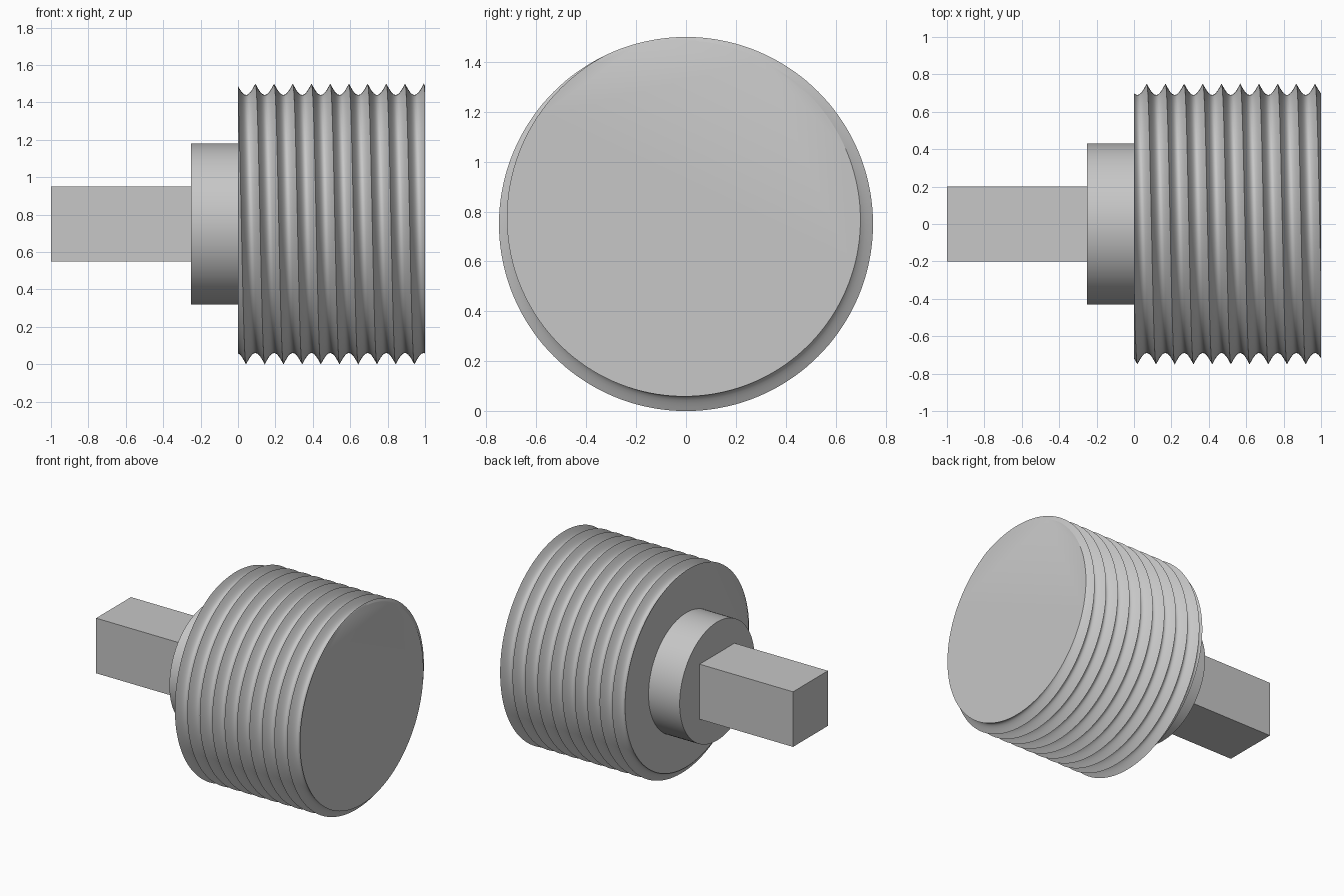
import bpy, bmesh, math

cube = bpy.data.objects.get("Cube")
if cube:
    bpy.data.objects.remove(cube, do_unlink=True)

# Single plain grey
grey = bpy.data.materials.new("plain grey")
grey.use_nodes = True
colour = (0.57, 0.57, 0.57, 1)
grey.diffuse_color = colour
grey.node_tree.nodes["Principled BSDF"].inputs["Base Color"].default_value = colour

AXIS = 0.75       # height of the turning axis
RADIUS = 0.75     # crest radius
DEPTH = 0.06      # groove depth
PITCH = 0.1
LENGTH = 1.0
SEGMENTS = 144
STEPS = 12        # samples across one pitch
START = 0.043     # crest position at the bottom


def finish(obj, name, smooth=True):
    obj.name = obj.data.name = name
    obj.data.materials.clear()
    obj.data.materials.append(grey)
    if smooth:
        bpy.ops.object.select_all(action='DESELECT')
        obj.select_set(True)
        bpy.context.view_layer.objects.active = obj
        bpy.ops.object.shade_smooth_by_angle(angle=math.radians(30))


def thread_radius(x, turn):
    """Sharp crests and round valleys that climb along the axis."""
    phase = (x - START) / PITCH - turn
    return RADIUS - DEPTH * abs(math.sin(math.pi * phase))


# Threaded body: helical grid clamped flat at both ends
bm = bmesh.new()
rows = range(-3 * STEPS, (round(LENGTH / PITCH) + 2) * STEPS)
columns = []
for s in range(SEGMENTS + 1):
    turn = s / SEGMENTS
    angle = 2 * math.pi * turn
    column = []
    for k in rows:
        x = START + PITCH * (turn + k / STEPS)
        x = min(max(x, 0), LENGTH)
        r = thread_radius(x, turn)
        column.append(bm.verts.new((x, r * math.sin(angle), AXIS - r * math.cos(angle))))
    columns.append(column)
for a, b in zip(columns, columns[1:]):
    for k in range(len(rows) - 1):
        xs = [v.co.x for v in (a[k], a[k + 1], b[k + 1], b[k])]
        if max(xs) - min(xs) > 1e-6:
            bm.faces.new((a[k], a[k + 1], b[k + 1], b[k]))
bmesh.ops.remove_doubles(bm, verts=bm.verts[:], dist=1e-5)
bmesh.ops.delete(bm, geom=[v for v in bm.verts if not v.link_faces], context='VERTS')

# Flat end caps
for end in (0, LENGTH):
    rim = [v for v in bm.verts if abs(v.co.x - end) < 1e-5 and any(e.is_boundary for e in v.link_edges)]
    rim.sort(key=lambda v: math.atan2(v.co.y, v.co.z - AXIS))
    bm.faces.new(rim)
bmesh.ops.recalc_face_normals(bm, faces=bm.faces[:])
mesh = bpy.data.meshes.new("threaded_body")
bm.to_mesh(mesh)
bm.free()
body = bpy.data.objects.new("threaded_body", mesh)
bpy.context.collection.objects.link(body)
finish(body, "threaded_body")

# Round collar behind the thread
bpy.ops.mesh.primitive_cylinder_add(vertices=96, radius=0.43, depth=0.25,
                                    location=(-0.125, 0, AXIS), rotation=(0, math.pi / 2, 0))
finish(bpy.context.object, "collar")

# Square drive shaft
bpy.ops.mesh.primitive_cube_add(size=1, location=(-0.625, 0, AXIS))
shaft = bpy.context.object
shaft.scale = (0.75, 0.4, 0.4)
finish(shaft, "square_shaft", smooth=False)
